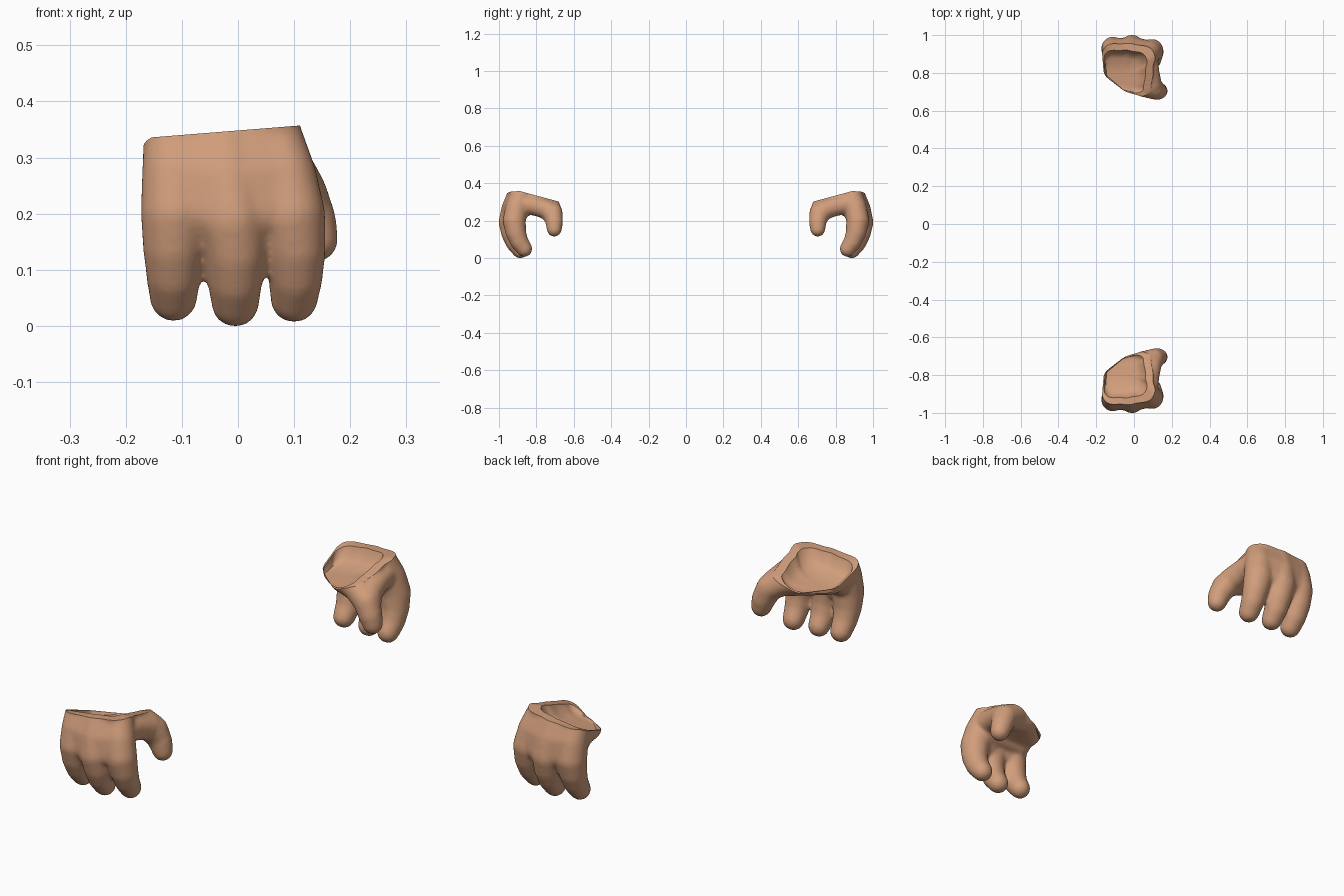
import bpy, bmesh, math
from mathutils import Matrix, Vector

if "Cube" in bpy.data.objects:
    bpy.data.objects.remove(bpy.data.objects["Cube"])

skin = bpy.data.materials.new("skin tan")
skin.diffuse_color = (0.64, 0.34, 0.2, 1)
skin.use_nodes = True
skin.node_tree.nodes["Principled BSDF"].inputs["Base Color"].default_value = skin.diffuse_color


def add_hull(target, balls):
    """Convex hull around (x, y, z, r) balls, appended to target."""
    part = bmesh.new()
    for x, y, z, r in balls:
        bmesh.ops.create_icosphere(part, subdivisions=3, radius=r,
                                   matrix=Matrix.Translation((x, y, z)))
    res = bmesh.ops.convex_hull(part, input=part.verts[:])
    junk = [g for g in res["geom_interior"] if isinstance(g, bmesh.types.BMVert)]
    bmesh.ops.delete(part, geom=junk, context='VERTS')
    bmesh.ops.recalc_face_normals(part, faces=part.faces[:])
    tmp = bpy.data.meshes.new("tmp")
    part.to_mesh(tmp)
    part.free()
    target.from_mesh(tmp)
    bpy.data.meshes.remove(tmp)


def add_chain(target, balls):
    for a, b in zip(balls, balls[1:]):
        add_hull(target, [a, b])


def rim_height(x, y):
    """Slanted wrist opening, less steep on the thumb side."""
    t = min(max((x + 0.04) / 0.12, 0), 1)
    t = t * t * (3 - 2 * t)
    steep = 0.011 + 0.13 * x - 0.38 * y
    thumb_side = 0.128 - 0.27 * y
    return min(steep * (1 - t) + thumb_side * t, 0.358 + 0.08 * x)


bm = bmesh.new()

# three curled fingers: (y, z, r) from knuckle to tip
curl = [(-0.875, 0.43, 0.055), (-0.897, 0.35, 0.056), (-0.926, 0.27, 0.060),
        (-0.938, 0.20, 0.062), (-0.930, 0.14, 0.055), (-0.912, 0.09, 0.049),
        (-0.884, 0.050, 0.043)]
finger_x = [([-0.112] * 4 + [-0.115] * 3, 0.010, 0.010),
            ([-0.03, -0.025, -0.018, -0.01, -0.005, -0.005, -0.005], 0.0, 0.0),
            ([0.04, 0.055, 0.08, 0.094, 0.102, 0.103, 0.1], 0.022, 0.008)]
web = []
for xs, dy, dz in finger_x:
    chain = [(x, y + dy, z + dz, r) for x, (y, z, r) in zip(xs, curl)]
    add_chain(bm, chain)
    web.append([(x, y, z, r - 0.002) for x, y, z, r in chain[:3]]
               + [(x, y + 0.003, z + 0.01, r - 0.008) for x, y, z, r in chain[3:4]])

# back of the hand between the fingers
for a, b in zip(web, web[1:]):
    for i in range(3):
        add_hull(bm, a[i:i + 2] + b[i:i + 2])

# palm, extended above the opening so that it can be cut
outline = [(-0.115, -0.88), (-0.11, -0.81), (-0.025, -0.738), (0.03, -0.73),
           (0.048, -0.80), (0.05, -0.89), (-0.11, -0.90)]
add_hull(bm, [(x, y, z, 0.052) for x, y in outline for z in (0.295, 0.46)])

# rounded shoulder from the first knuckle to the thumb root
add_chain(bm, [(0.072, -0.885, 0.30, 0.054), (0.083, -0.80, 0.287, 0.052),
               (0.095, -0.735, 0.266, 0.053), (0.112, -0.712, 0.235, 0.051)])

# rounded inner corners of the grip
add_hull(bm, [(x, y, z, 0.046) for x in (-0.11, 0.07)
              for y, z in ((-0.876, 0.262), (-0.91, 0.29))])
add_hull(bm, [(0.0, -0.735, 0.28, 0.044), (0.085, -0.728, 0.26, 0.044),
              (0.06, -0.78, 0.3, 0.05)])

# thumb
add_chain(bm, [(0.04, -0.725, 0.29, 0.052), (0.105, -0.709, 0.25, 0.052),
               (0.128, -0.702, 0.20, 0.047), (0.139, -0.702, 0.163, 0.040)])

# fuse into one smooth skin
mesh = bpy.data.meshes.new("hand")
bm.to_mesh(mesh)
bm.free()
hand = bpy.data.objects.new("left_hand", mesh)
bpy.context.collection.objects.link(hand)
rm = hand.modifiers.new("fuse", 'REMESH')
rm.mode, rm.voxel_size = 'VOXEL', 0.007
sm = hand.modifiers.new("soften", 'SMOOTH')
sm.factor, sm.iterations = 0.5, 14
fused = bpy.data.meshes.new_from_object(
    hand.evaluated_get(bpy.context.evaluated_depsgraph_get()))
hand.modifiers.clear()

# cut the wrist along the rim height
bm = bmesh.new()
bm.from_mesh(fused)
for v in bm.verts:
    v.co.z -= rim_height(v.co.x, v.co.y)
bmesh.ops.bisect_plane(bm, geom=bm.verts[:] + bm.edges[:] + bm.faces[:], dist=1e-5,
                       plane_co=(0, 0, 0), plane_no=(0, 0, 1), clear_outer=True)

# wrist socket: a lip on the knuckle and thumb sides, then a shallow floor
rim = [e for e in bm.edges if e.is_boundary]
corner, last = Vector((-0.12, -0.76)), 1.0
for scale, sink in ((0.82, 0.0), (0.75, 0.6), (0.6, 0.95), (0.2, 1.0)):
    out = bmesh.ops.extrude_edge_only(bm, edges=rim)["geom"]
    rim = [g for g in out if isinstance(g, bmesh.types.BMEdge) and g.is_boundary]
    for v in {v for e in rim for v in e.verts}:
        v.co.xy = corner + (v.co.xy - corner) * (scale / last)
        x, y = v.co.xy
        floor = 0.278 + 0.1 * x - 0.12 * (y + 0.75)
        v.co.z = sink * min(floor - rim_height(x, y), 0)
    last = scale
bmesh.ops.holes_fill(bm, edges=rim, sides=0)
for v in bm.verts:
    v.co.z += rim_height(v.co.x, v.co.y)
bmesh.ops.recalc_face_normals(bm, faces=bm.faces[:])

# seat on the ground and at the outer limit
low_z = min(v.co.z for v in bm.verts)
low_y = min(v.co.y for v in bm.verts)
bmesh.ops.translate(bm, verts=bm.verts[:], vec=(0, -1 - low_y, -low_z))
for f in bm.faces:
    f.smooth = True
    f.material_index = 0
for e in bm.edges:
    if len(e.link_faces) == 2 and e.calc_face_angle(0) > math.radians(45):
        e.smooth = False
bm.to_mesh(fused)
hand.data = fused
fused.materials.clear()
fused.materials.append(skin)

# mirrored hand
bmesh.ops.scale(bm, verts=bm.verts[:], vec=(1, -1, 1))
bmesh.ops.reverse_faces(bm, faces=bm.faces[:])
other = bpy.data.meshes.new("right_hand")
bm.to_mesh(other)
bm.free()
other.materials.append(skin)
bpy.context.collection.objects.link(bpy.data.objects.new("right_hand", other))
